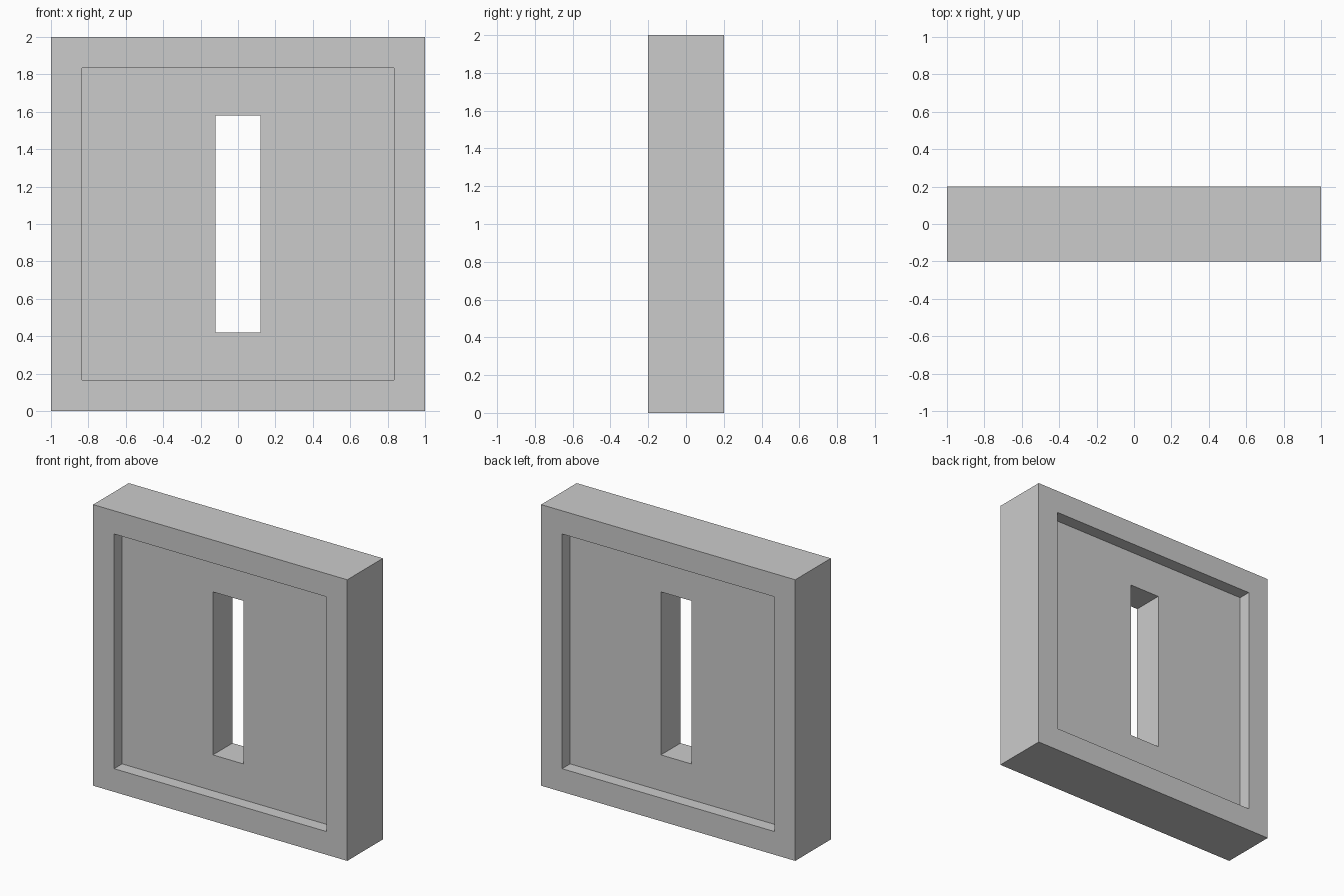
import bpy
import bmesh

if "Cube" in bpy.data.objects:
    bpy.data.objects.remove(bpy.data.objects["Cube"])

# Half-section of the panel: (half width, half height, y) for each rectangular ring
half = [
    (1.0, 1.0, -0.2),        # outer edge
    (0.835, 0.835, -0.2),    # rim of the recess
    (0.835, 0.835, -0.11),   # recess floor
    (0.12, 0.58, -0.11),     # slot edge
]
# Mirror the section to get the same recess on the back
section = half + [(w, h, -y) for w, h, y in reversed(half)]

bm = bmesh.new()
rings = [[bm.verts.new((sx * w, y, 1 + sz * h))
          for sx, sz in ((-1, -1), (1, -1), (1, 1), (-1, 1))]
         for w, h, y in section]

# Join neighbouring rings, closing the loop through the outer sides
for i, a in enumerate(rings):
    b = rings[(i + 1) % len(rings)]
    for j in range(4):
        k = (j + 1) % 4
        bm.faces.new((a[j], a[k], b[k], b[j]))
bmesh.ops.recalc_face_normals(bm, faces=bm.faces)

mesh = bpy.data.meshes.new("slotted_panel")
bm.to_mesh(mesh)
bm.free()
bpy.context.collection.objects.link(bpy.data.objects.new("slotted_panel", mesh))
